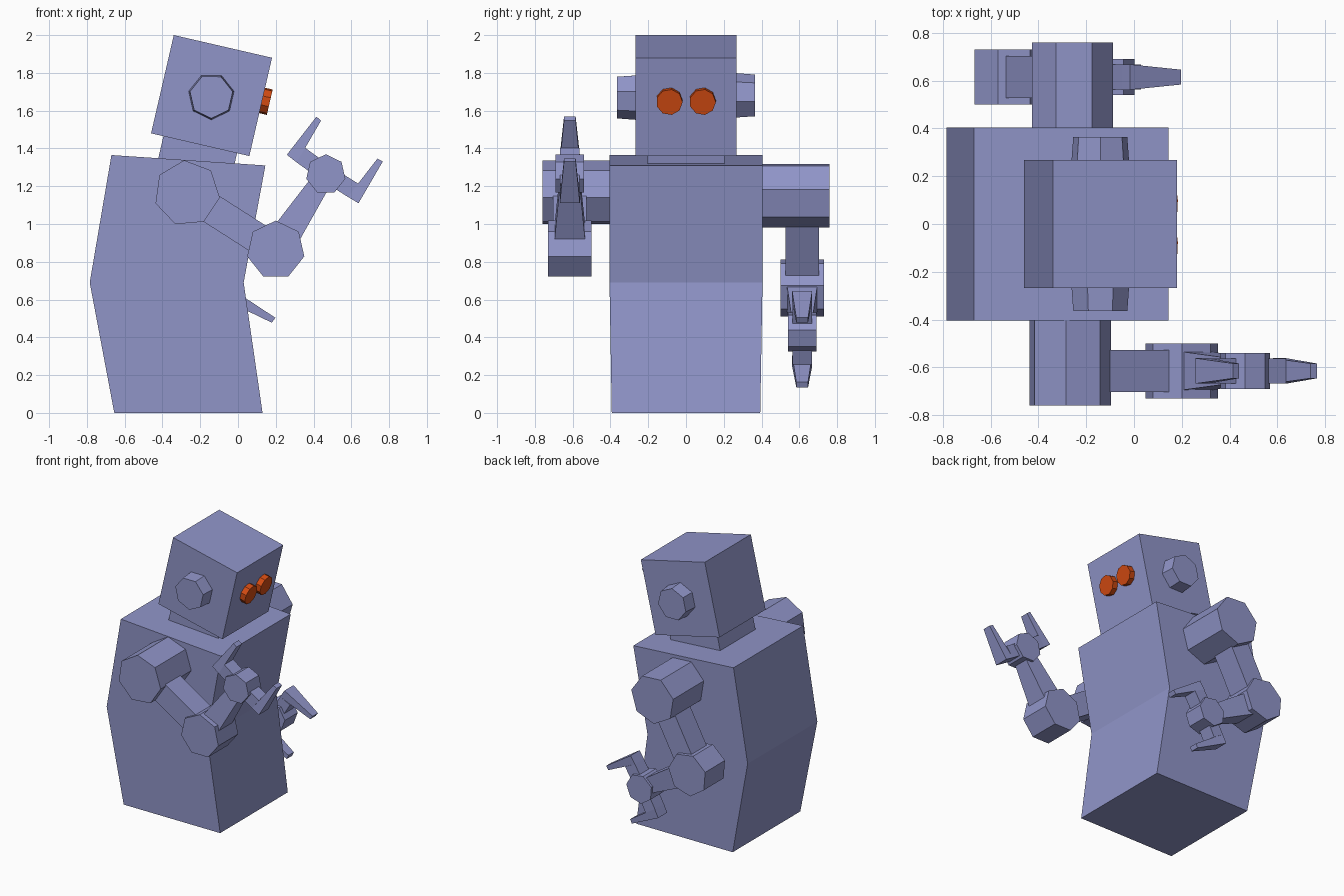
import bpy
import bmesh
from math import radians, cos, sin, pi
from mathutils import Matrix, Vector

if "Cube" in bpy.data.objects:
    bpy.data.objects.remove(bpy.data.objects["Cube"], do_unlink=True)


def material(name, color):
    m = bpy.data.materials.new(name)
    m.use_nodes = True
    m.diffuse_color = color
    m.node_tree.nodes["Principled BSDF"].inputs["Base Color"].default_value = color
    return m


METAL = material("lavender metal", (0.28, 0.30, 0.58, 1))
ORANGE = material("orange lens", (0.65, 0.07, 0.006, 1))


def finish(name, bm, mat, matrix=Matrix()):
    bm.transform(matrix)
    bmesh.ops.recalc_face_normals(bm, faces=bm.faces)
    mesh = bpy.data.meshes.new(name)
    bm.to_mesh(mesh)
    bm.free()
    mesh.materials.append(mat)
    obj = bpy.data.objects.new(name, mesh)
    bpy.context.collection.objects.link(obj)
    return obj


def slab(name, points, matrix=Matrix()):
    """Side profile of (x, z, half depth) points, spread both ways along y."""
    bm = bmesh.new()
    near = [bm.verts.new((x, -h, z)) for x, z, h in points]
    far = [bm.verts.new((x, h, z)) for x, z, h in points]
    bm.faces.new(near)
    bm.faces.new(far[::-1])
    for i in range(len(points)):
        j = (i + 1) % len(points)
        bm.faces.new((near[i], far[i], far[j], near[j]))
    return finish(name, bm, METAL, matrix)


def joint(name, radius, half, start, matrix):
    """Seven-sided drum lying along y."""
    ring = [start + 2 * pi * k / 7 for k in range(7)]
    return slab(name, [(radius * cos(a), radius * sin(a), half) for a in ring], matrix)


def box(name, size, matrix):
    bm = bmesh.new()
    bmesh.ops.create_cube(bm, size=1)
    bmesh.ops.scale(bm, vec=size, verts=bm.verts)
    return finish(name, bm, METAL, matrix)


def drum(name, sides, r1, r2, depth, mat, matrix):
    bm = bmesh.new()
    bmesh.ops.create_cone(bm, cap_ends=True, segments=sides, radius1=r1, radius2=r2, depth=depth)
    return finish(name, bm, mat, matrix)


def turn(degrees, axis):
    return Matrix.Rotation(radians(degrees), 4, axis)


def move(x, y, z):
    return Matrix.Translation((x, y, z))


# Torso with a bent side profile
T, B = 0.405, 0.393
slab("torso", [(-0.655, 0, B), (0.13, 0, B), (0.03, 0.69, T),
               (0.145, 1.31, T), (-0.67, 1.365, T), (-0.785, 0.69, T)])

# Head and neck share one tilt
head = move(-0.14, 0, 1.68) @ turn(13, "Y")
box("head", (0.534, 0.535, 0.534), head)
box("neck", (0.40, 0.41, 0.2), head @ move(0, 0, -0.29))

for side, word in ((-1, "right"), (1, "left")):
    # Ears taper outwards
    drum(word + "_ear", 7, 0.125, 0.116, 0.12, METAL,
         head @ move(0, side * 0.305, -0.005) @ turn(-90 * side, "X") @ turn(-90 * side, "Z"))
    # Lenses on the front of the head
    drum(word + "_eye", 9, 0.07, 0.07, 0.05, ORANGE,
         head @ move(0.283, side * 0.088, 0.035) @ turn(90, "Y"))


def bone(name, start, end, w0, w1, h0, h1, matrix):
    """Tapered limb between two joints."""
    a, b = Vector(start), Vector(end)
    n = (b - a).normalized()
    n = Vector((-n.y, n.x))
    pts = [(a + n * w0, h0), (b + n * w1, h1), (b - n * w1, h1), (a - n * w0, h0)]
    slab(name, [(p.x, p.y, h) for p, h in pts], matrix)


def arm(word, base):
    elbow, wrist = (0.47, -0.30), (0.735, 0.10)
    joint(word + "_shoulder", 0.175, 0.18, radians(95), base @ move(0, 0.035 if word == "right" else -0.035, 0))
    joint(word + "_elbow", 0.155, 0.115, radians(90), base @ move(elbow[0], 0, elbow[1]))
    joint(word + "_wrist", 0.106, 0.075, radians(90), base @ move(wrist[0], 0, wrist[1]))
    bone(word + "_upper_arm", (0, 0), elbow, 0.08, 0.08, 0.088, 0.088, base)
    bone(word + "_forearm", elbow, wrist, 0.085, 0.05, 0.09, 0.05, base)
    # Two mirrored claw fingers around the forearm axis
    hand = base @ move(wrist[0], 0, wrist[1]) @ turn(-56, "Y")
    for s, part in ((1, "upper"), (-1, "lower")):
        knuckle = [(-0.038, 0.02), (-0.034, 0.165), (0.055, 0.169), (0.05, 0.02)]
        slab(f"{word}_{part}_knuckle", [(u, s * v, 0.052) for u, v in knuckle], hand)
        finger = [(-0.03, 0.229, 0.053), (0.225, 0.212, 0.031),
                  (0.222, 0.18, 0.031), (-0.034, 0.163, 0.053)]
        slab(f"{word}_{part}_finger", [(u, s * v, h) for u, v, h in finger], hand)


# Right arm raised, left arm lowered
arm("right", move(-0.27, -0.615, 1.163))
arm("left", move(-0.26, 0.615, 1.155) @ turn(85.5, "Y"))
